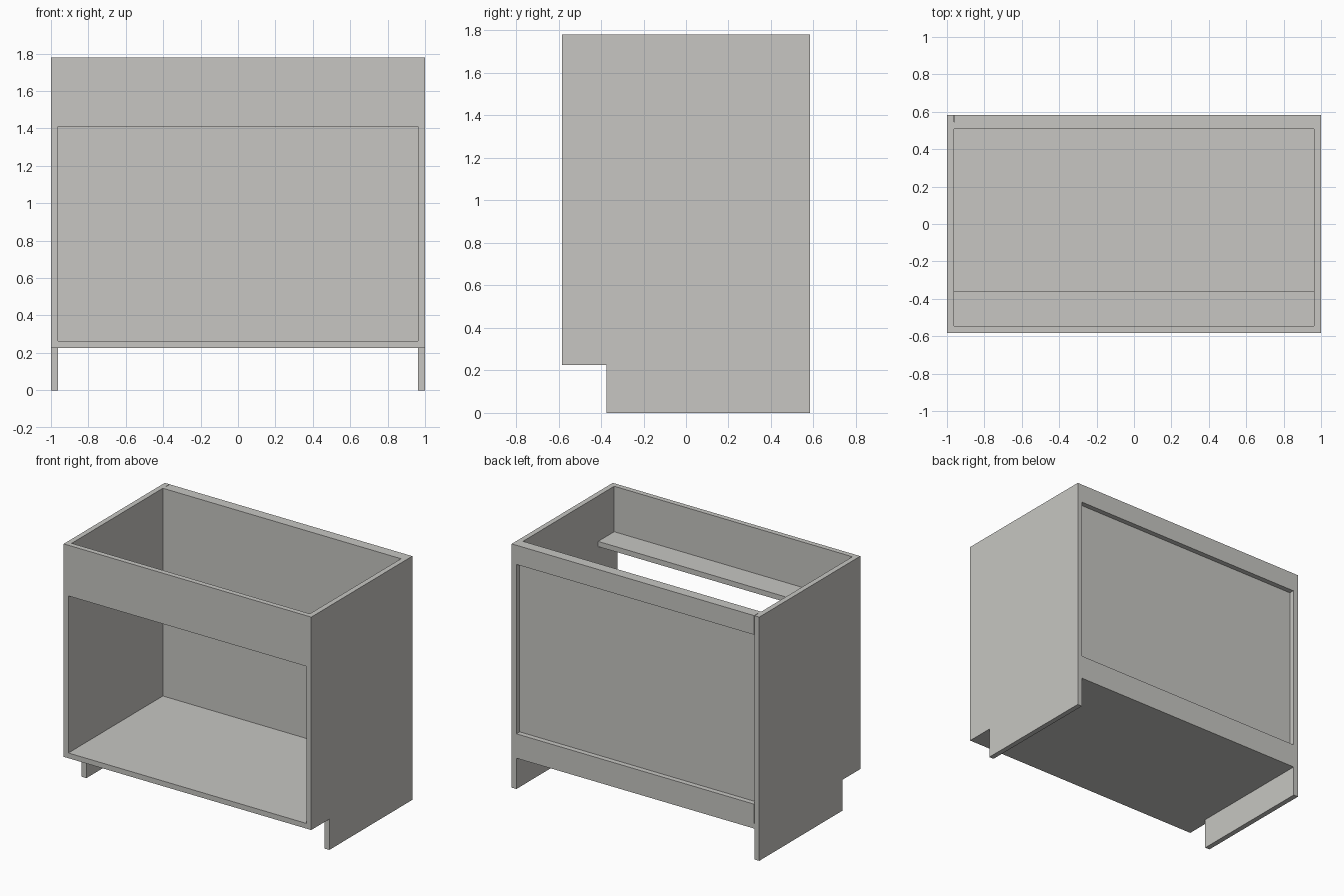
import bpy

if "Cube" in bpy.data.objects:
    bpy.data.objects.remove(bpy.data.objects["Cube"])

T = 0.038            # board thickness
W, D, H = 1.0, 0.583, 1.78   # half width, half depth, height
KICK = 0.225         # toe kick height
IN = W - T           # inner half width

board = bpy.data.materials.new("warm grey board")
board.diffuse_color = (0.57, 0.565, 0.54, 1)
board.use_nodes = True
board.node_tree.nodes["Principled BSDF"].inputs["Base Color"].default_value = board.diffuse_color


def extrude_profile(name, pts, x0, x1):
    """Extrude a (y, z) outline from x0 to x1."""
    n = len(pts)
    verts = [(x, y, z) for x in (x0, x1) for y, z in pts]
    faces = [tuple(reversed(range(n))), tuple(range(n, 2 * n))]
    faces += [(i, (i + 1) % n, n + (i + 1) % n, n + i) for i in range(n)]
    mesh = bpy.data.meshes.new(name)
    mesh.from_pydata(verts, [], faces)
    mesh.materials.append(board)
    ob = bpy.data.objects.new(name, mesh)
    bpy.context.collection.objects.link(ob)
    return ob


def panel(name, y0, y1, z0, z1, x0=-IN, x1=IN):
    return extrude_profile(name, [(y0, z0), (y1, z0), (y1, z1), (y0, z1)], x0, x1)


# Side boards with the toe kick notch at the front
side = [(-0.375, 0), (D, 0), (D, H), (-D, H), (-D, KICK), (-0.375, KICK)]
extrude_profile("left_side", side, -W, -IN)
extrude_profile("right_side", side, IN, W)

# Floor of the cabinet
panel("bottom_board", -D, D, KICK, KICK + T)

# Front apron standing on a flat stretcher
panel("front_stretcher", -D, -0.36, 1.41, 1.41 + T)
panel("front_apron", -D, -D + T, 1.41 + T, H)

# Recessed back board with nailing rails behind it
back = D - T
panel("back_board", back - T, back, KICK + T, H)
panel("back_top_rail", back, D, H - 0.14, H, -IN + 0.003)
panel("back_bottom_rail", back, D, KICK + T, KICK + T + 0.14, -IN + 0.003)
